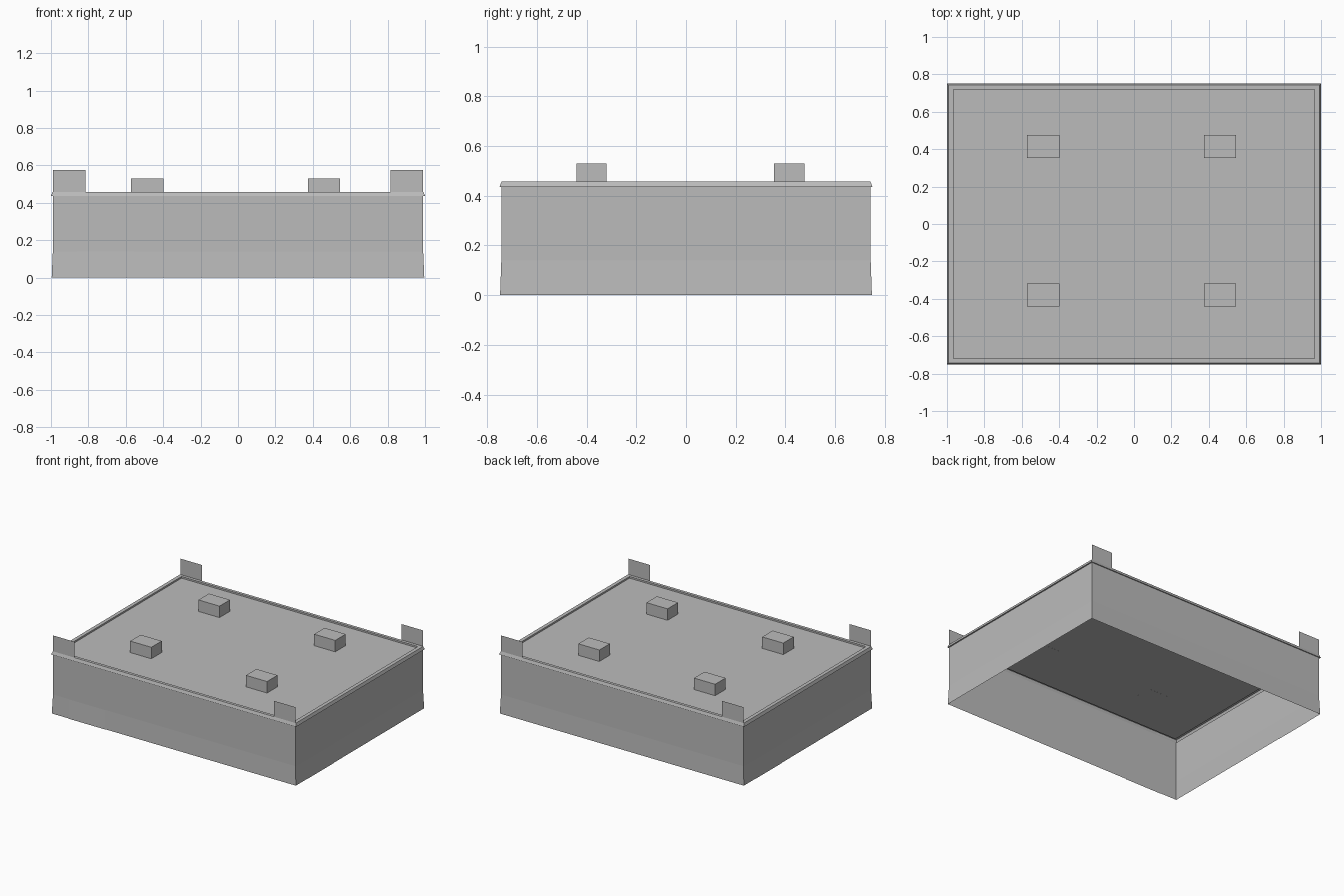
import bpy

if "Cube" in bpy.data.objects:
    bpy.data.objects.remove(bpy.data.objects["Cube"])

grey = bpy.data.materials.new("light_grey")
grey.diffuse_color = (0.5, 0.5, 0.5, 1)
grey.use_nodes = True
grey.node_tree.nodes["Principled BSDF"].inputs["Base Color"].default_value = grey.diffuse_color


def make(name, verts, faces):
    me = bpy.data.meshes.new(name)
    me.from_pydata(verts, [], faces)
    me.materials.append(grey)
    ob = bpy.data.objects.new(name, me)
    bpy.context.collection.objects.link(ob)
    return ob


def rings(name, profile, cap=False):
    """Rectangular rings (half x, half y, z) joined into a shell."""
    verts, faces = [], []
    for hx, hy, z in profile:
        verts += [(-hx, -hy, z), (hx, -hy, z), (hx, hy, z), (-hx, hy, z)]
    for r in range(len(profile) - 1):
        for i in range(4):
            j = (i + 1) % 4
            faces.append((4 * r + i, 4 * r + j, 4 * r + 4 + j, 4 * r + 4 + i))
    if cap:
        n = 4 * (len(profile) - 1)
        faces.append((n, n + 1, n + 2, n + 3))
    return make(name, verts, faces)


def panel(name, side, a, b, levels):
    """Thin panel on a wall; levels are (height, distance from centre)."""
    place = {"front": lambda u, d, z: (u, -d, z),
             "back": lambda u, d, z: (-u, d, z),
             "right": lambda u, d, z: (d, u, z),
             "left": lambda u, d, z: (-d, -u, z)}[side]
    verts = [place(u, d, z) for z, d in levels for u in (a, b)]
    faces = [(2 * i, 2 * i + 1, 2 * i + 3, 2 * i + 2)
             for i in range(len(levels) - 1)]
    return make(name, verts, faces)


# Open-bottomed walls, slightly flared at the foot
HX, HY = 0.99, 0.743
rings("walls", [(0.996, 0.748, 0), (HX, HY, 0.14), (HX, HY, 0.436)])

# Roof trim with sloped outer face, stepping down to the flat roof
rings("roof", [(HX, HY, 0.436), (1.0, 0.75, 0.436), (0.992, 0.742, 0.458),
               (0.965, 0.72, 0.458), (0.965, 0.72, 0.446)], cap=True)

# Roof vents
for x in (-0.485, 0.46):
    for y in (-0.38, 0.415):
        bpy.ops.mesh.primitive_cube_add(size=1, location=(x, y, 0.488))
        vent = bpy.context.object
        vent.name = "roof_vent"
        vent.scale = (0.172, 0.122, 0.085)
        vent.data.materials.append(grey)

# Upright corner plates
for side in ("front", "back"):
    for s in (-1, 1):
        a, b = sorted((s * 0.815, s * 0.99))
        panel("corner_plate", side, a, b, [(0.44, 0.742), (0.575, 0.742)])

# Doors, following the wall face
for side, a, b, d in (("front", -0.86, -0.56, HY), ("right", -0.615, -0.315, HX),
                      ("left", -0.615, -0.315, HX)):
    panel(side + "_door", side, a, b,
          [(0, d + 0.0085), (0.14, d + 0.002), (0.278, d + 0.002)])

# Windows: two on the right wall, six on the back wall
for c in (0.08, 0.41):
    panel("right_window", "right", c - 0.125, c + 0.125,
          [(0.315, HX + 0.002), (0.382, HX + 0.002)])
for i in range(6):
    c = -0.825 + 0.33 * i
    panel("back_window", "back", c - 0.127, c + 0.127,
          [(0.32, HY + 0.002), (0.388, HY + 0.002)])
